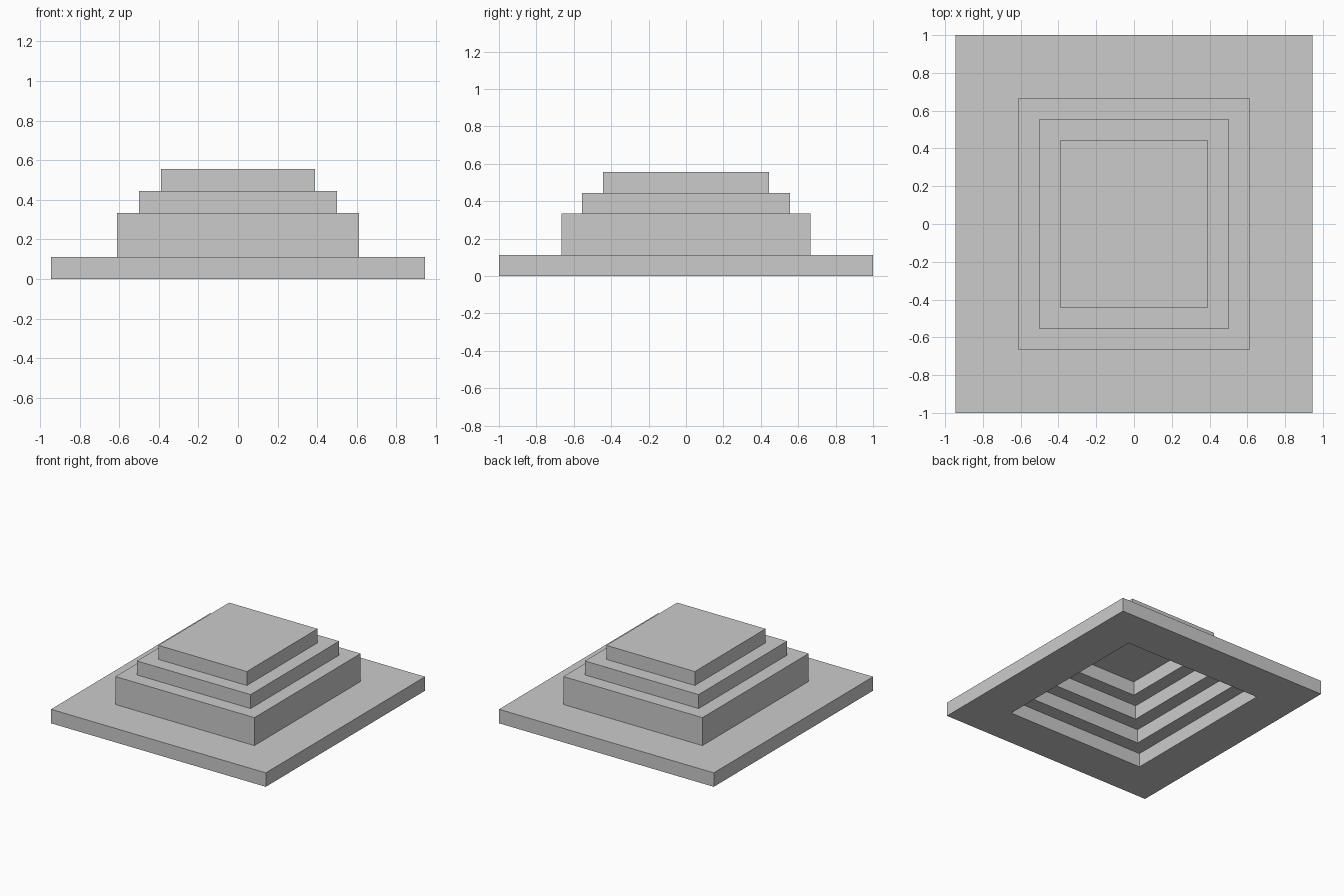
import bpy
import bmesh

if "Cube" in bpy.data.objects:
    bpy.data.objects.remove(bpy.data.objects["Cube"])

U = 1 / 18  # grid unit of the design

# Stepped profile (half width in x, height), from the hollow ceiling,
# down the inside steps, round the rim and up the outside steps
PROFILE = [(5, 8), (5, 6), (7, 6), (7, 4), (9, 4), (9, 2), (11, 2), (11, 0),
           (17, 0), (17, 2), (11, 2), (11, 6), (9, 6), (9, 8), (7, 8), (7, 10)]


def add_ring(bm, half, z):
    """Rectangle of vertices, one unit deeper than wide on each side."""
    return [bm.verts.new((sx * half * U, sy * (half + 1) * U, z * U))
            for sx, sy in ((-1, -1), (1, -1), (1, 1), (-1, 1))]


bm = bmesh.new()
rings = [add_ring(bm, half, z) for half, z in PROFILE]

# Walls and treads between neighbouring rings
for a, b in zip(rings, rings[1:]):
    for i in range(4):
        j = (i + 1) % 4
        bm.faces.new((a[i], a[j], b[j], b[i]))

# Hollow ceiling and top slab
bm.faces.new(rings[0][::-1])
bm.faces.new(rings[-1])
bmesh.ops.recalc_face_normals(bm, faces=bm.faces)

mesh = bpy.data.meshes.new("stepped_roof")
bm.to_mesh(mesh)
bm.free()
roof = bpy.data.objects.new("stepped_roof", mesh)
bpy.context.collection.objects.link(roof)
